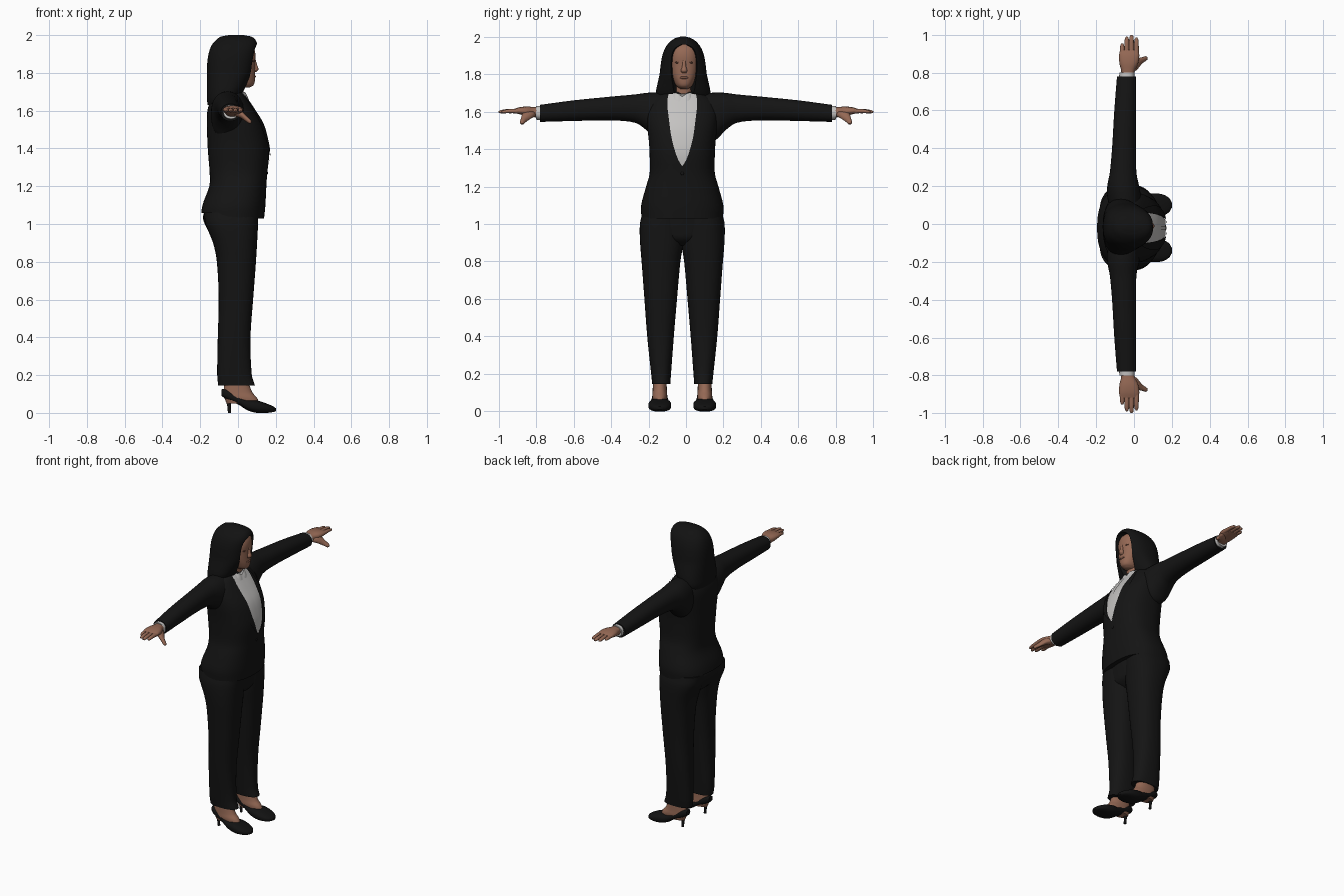
import bpy, bmesh, math
from mathutils import Vector

cube = bpy.data.objects.get("Cube")
if cube:
    bpy.data.objects.remove(cube, do_unlink=True)

MID = -0.02  # y of the body's centre line


def material(name, r, g, b, rough=0.8):
    m = bpy.data.materials.new(name)
    m.use_nodes = True
    m.diffuse_color = (r, g, b, 1)
    bsdf = next(n for n in m.node_tree.nodes if n.type == 'BSDF_PRINCIPLED')
    bsdf.inputs["Base Color"].default_value = (r, g, b, 1)
    bsdf.inputs["Roughness"].default_value = rough
    return m


SUIT = material("black suit", 0.007, 0.007, 0.007)
HAIR = material("black hair", 0.006, 0.006, 0.006)
SHOE = material("black leather", 0.006, 0.006, 0.006)
SHIRT = material("white shirt", 0.55, 0.54, 0.53)
SKIN = material("brown skin", 0.30, 0.14, 0.09)
SHADE = material("dark skin", 0.17, 0.075, 0.05)


def sample(rows, t):
    """Smooth interpolation of the table rows at t (first column)."""
    n = len(rows)
    i = next((k for k in range(n - 2) if t <= rows[k + 1][0]), n - 2)
    a, b = rows[i], rows[i + 1]
    h = b[0] - a[0]
    u = (t - a[0]) / h

    def slope(k, c):
        p, q = rows[max(k - 1, 0)], rows[min(k + 1, n - 1)]
        return (q[c] - p[c]) / (q[0] - p[0])

    out = []
    for c in range(1, len(a)):
        d = 3 * u * u - 2 * u ** 3
        out.append(a[c] * (1 - d) + b[c] * d
                   + h * slope(i, c) * (u ** 3 - 2 * u * u + u)
                   + h * slope(i + 1, c) * (u ** 3 - u * u))
    return out


def finish(name, bm, mat):
    bmesh.ops.recalc_face_normals(bm, faces=bm.faces)
    mesh = bpy.data.meshes.new(name)
    bm.to_mesh(mesh)
    bm.free()
    mesh.materials.append(mat)
    ob = bpy.data.objects.new(name, mesh)
    bpy.context.collection.objects.link(ob)
    smooth(ob)
    return ob


def smooth(ob):
    bpy.ops.object.select_all(action='DESELECT')
    ob.select_set(True)
    bpy.context.view_layer.objects.active = ob
    bpy.ops.object.shade_smooth_by_angle(angle=math.radians(50))


def loft(name, mat, axis, rows, power=2.2, side=1, shift=0.0, segs=32, steps=4, warp=None):
    """Rounded sections along an axis; a row is (position, low, high, low, high)."""
    bm = bmesh.new()
    rings = []
    stops = [a[0] + (b[0] - a[0]) * k / steps for a, b in zip(rows, rows[1:]) for k in range(steps)]
    for t in stops + [rows[-1][0]]:
        lo1, hi1, lo2, hi2 = sample(rows, t)
        ring = []
        for k in range(segs):
            ang = 2 * math.pi * k / segs
            c, s = (math.copysign(abs(f) ** (2 / power), f) for f in (math.cos(ang), math.sin(ang)))
            p = [(lo1 + hi1 + (hi1 - lo1) * c) / 2, (lo2 + hi2 + (hi2 - lo2) * s) / 2]
            p.insert("xyz".index(axis), t)
            v = Vector((p[0], p[1] * side + shift, p[2]))
            ring.append(bm.verts.new(warp(v) if warp else v))
        rings.append(ring)
    for a, b in zip(rings, rings[1:]):
        for k in range(segs):
            j = (k + 1) % segs
            bm.faces.new((a[k], a[j], b[j], b[k]))
    bm.faces.new(rings[0])
    bm.faces.new(rings[-1])
    return finish(name, bm, mat)


def even(rows):
    """Expand (position, low, high, half width) to full rows."""
    return [(t, lo, hi, -w, w) for t, lo, hi, w in rows]


def ellipsoid(name, mat, centre, size):
    bm = bmesh.new()
    bmesh.ops.create_uvsphere(bm, u_segments=20, v_segments=12, radius=1)
    for v in bm.verts:
        v.co = Vector(a * b for a, b in zip(v.co, size)) + Vector(centre)
    return finish(name, bm, mat)


# Jacket body, with the hem a little higher at the back
TORSO = even([(1.03, -.195, .138, .218), (1.1, -.188, .145, .219), (1.2, -.152, .15, .193),
              (1.27, -.15, .155, .174), (1.37, -.158, .165, .174), (1.44, -.162, .158, .178),
              (1.53, -.165, .133, .188), (1.61, -.16, .085, .19), (1.67, -.135, .045, .16),
              (1.705, -.1, .025, .09)])


def hem(v):
    if v.z < 1.08 and v.x < 0:
        v.z += 0.03 * min(1, -v.x / 0.15) * (1.08 - v.z) / 0.05
    return v


loft("jacket_body", SUIT, "z", TORSO, 2.4, shift=MID, segs=48, warp=hem)


def chest_patch(name, mat, z0, z1, inner, outer, lift):
    """Thin panel that follows the front of the jacket between two edges."""
    bm = bmesh.new()
    grid = []
    for i in range(25):
        z = z0 + (z1 - z0) * i / 24
        lo, hi, _, half = sample(TORSO, z)
        row = []
        for j in range(17):
            y = inner(z) + (outer(z) - inner(z)) * j / 16
            bulge = (1 - min(1, abs(y / half)) ** 2.4) ** (1 / 2.4)
            row.append(bm.verts.new(((lo + hi + (hi - lo) * bulge) / 2 + lift, y + MID, z)))
        grid.append(row)
    for a, b in zip(grid, grid[1:]):
        for j in range(16):
            bm.faces.new((a[j], a[j + 1], b[j + 1], b[j]))
    ob = finish(name, bm, mat)
    if sum(p.normal.x for p in ob.data.polygons) < 0:
        ob.data.flip_normals()


# Shirt front and lapels around the deep neckline
NECKLINE = [(1.31, .002), (1.35, .025), (1.45, .055), (1.55, .07), (1.65, .08), (1.7, .072)]


def edge(z):
    return sample(NECKLINE, z)[0]


chest_patch("shirt_front", SHIRT, 1.31, 1.695, lambda z: -edge(z), edge, .003)
chest_patch("shirt_placket", SHIRT, 1.33, 1.67, lambda z: -.008, lambda z: .008, .006)
for side, word in ((1, "left"), (-1, "right")):
    chest_patch(word + "_lapel", SUIT, 1.31, 1.68, lambda z: side * edge(z),
                lambda z: side * (edge(z) + .05 * math.sin(math.pi * (z - 1.31) / .4)), .007)
ellipsoid("jacket_button", SUIT, (.154, MID, 1.27), (.005, .009, .009))

# Neck and shirt collar
loft("neck", SKIN, "z", even([(1.62, -.08, .03, .055), (1.7, -.075, .03, .052),
                              (1.78, -.07, .035, .05)]), shift=-.015)
loft("shirt_collar", SHIRT, "z", even([(1.64, -.09, .066, .085), (1.675, -.088, .055, .075),
                                       (1.7, -.085, .042, .066)]), shift=MID,
     warp=lambda v: v - Vector((0, 0, .02 * max(0, 1 - abs(v.y - MID) / .03))) if v.x > 0 else v)

# Head
loft("face", SKIN, "z", even([(1.722, -.03, .06, .022), (1.735, -.04, .082, .04), (1.765, -.05, .09, .056),
                              (1.8, -.05, .09, .068), (1.85, -.05, .09, .075), (1.9, -.05, .092, .075),
                              (1.94, -.05, .08, .065), (1.97, -.03, .05, .04)]), shift=-.01)
loft("nose", SKIN, "z", even([(1.805, .075, .097, .011), (1.818, .075, .108, .017),
                              (1.84, .075, .102, .011), (1.875, .075, .092, .008)]), shift=-.01, segs=16)
ellipsoid("lips", SHADE, (.085, -.01, 1.781), (.01, .024, .008))
for side, word in ((1, "left"), (-1, "right")):
    ellipsoid(word + "_eye", SHADE, (.077, -.01 + side * .033, 1.862), (.01, .016, .006))

# Hair, hollowed out in front for the face and neck
hair = loft("hair", HAIR, "z", even([
    (1.63, -.16, -.04, .125), (1.66, -.165, 0, .143), (1.7, -.165, .03, .146), (1.75, -.165, .055, .137),
    (1.8, -.165, .077, .126), (1.85, -.163, .087, .12), (1.9, -.156, .096, .111), (1.945, -.14, .102, .093),
    (1.975, -.115, .092, .068), (1.992, -.09, .07, .042), (2.0, -.05, .03, .015)]),
    2.4, shift=-.015, segs=48)
cutter = loft("face_opening", HAIR, "z", even([
    (1.6, .0, .25, .075), (1.7, .0, .25, .077), (1.78, .015, .25, .08), (1.86, .02, .25, .079),
    (1.91, .025, .25, .07), (1.94, .03, .25, .05), (1.958, .04, .25, .015)]), shift=-.01)
cutter.hide_render = True
cut = hair.modifiers.new("opening", 'BOOLEAN')
cut.operation = 'DIFFERENCE'
cut.solver = 'EXACT'
cut.object = cutter
bpy.ops.object.select_all(action='DESELECT')
hair.select_set(True)
bpy.context.view_layer.objects.active = hair
bpy.ops.object.modifier_apply(modifier=cut.name)
bpy.data.objects.remove(cutter, do_unlink=True)
smooth(hair)

# Hips of the trousers
loft("trouser_hips", SUIT, "z", even([(.885, -.07, .05, .05), (.92, -.125, .09, .15), (.97, -.16, .1, .215),
                                      (1.03, -.185, .106, .212), (1.09, -.17, .11, .2)]), shift=MID)

for side, word in ((1, "left"), (-1, "right")):
    # Trouser leg, foot, shoe and stiletto heel
    loft(word + "_trouser_leg", SUIT, "z", [
        (.145, -.105, .09, .064, .16), (.2, -.11, .073, .06, .166), (.4, -.107, .066, .045, .187),
        (.6, -.102, .08, .028, .202), (.8, -.112, .095, .01, .217), (.9, -.132, .101, -.005, .225),
        (1.0, -.172, .106, -.005, .226), (1.06, -.18, .106, -.005, .212)], 2.4, side, MID)
    foot_y = MID + side * .12
    loft(word + "_foot", SKIN, "z", even([(.05, -.06, .115, .035), (.08, -.072, .1, .04),
                                          (.11, -.076, .075, .038), (.18, -.07, .05, .036)]), shift=foot_y)
    loft(word + "_shoe", SHOE, "x", [
        (-.088, -.02, .02, .09, .125), (-.06, -.036, .036, .072, .125), (0, -.042, .042, .045, .09),
        (.05, -.052, .052, .014, .07), (.1, -.061, .061, 0, .066), (.15, -.057, .057, 0, .05),
        (.185, -.038, .038, .004, .035), (.2, -.014, .014, .009, .025)], 2.6, shift=foot_y)
    loft(word + "_heel", SHOE, "z", even([(0, -.053, -.037, .008), (.05, -.06, -.037, .01),
                                          (.1, -.082, -.02, .03)]), shift=foot_y, segs=16)

    # Sleeve and shirt cuff
    loft(word + "_sleeve", SUIT, "y", [
        (.08, -.13, .04, 1.45, 1.695), (.16, -.143, .035, 1.45, 1.702), (.21, -.14, .025, 1.5, 1.7),
        (.27, -.128, .013, 1.54, 1.692), (.4, -.116, .01, 1.553, 1.68), (.6, -.104, .01, 1.55, 1.66),
        (.78, -.09, .01, 1.545, 1.636)], 2.2, side)
    loft(word + "_cuff", SHIRT, "y", [(.76, -.08, .004, 1.553, 1.632), (.8, -.077, .002, 1.557, 1.63)],
         2.2, side)

    # Palm, fingers and thumb
    loft(word + "_palm", SKIN, "y", [
        (.76, -.066, -.004, 1.567, 1.622), (.81, -.068, .004, 1.57, 1.624), (.85, -.077, .022, 1.577, 1.627),
        (.89, -.079, .028, 1.586, 1.623), (.92, -.074, .024, 1.594, 1.614)], 2.4, side)
    for finger, x, tip in (("index", .013, .985), ("middle", -.013, 1), ("ring", -.038, .99), ("little", -.062, .955)):
        loft(word + "_" + finger + "_finger", SKIN, "y", [
            (.88, x - .014, x + .014, 1.59, 1.616), (tip - .04, x - .013, x + .012, 1.592, 1.613),
            (tip - .01, x - .01, x + .01, 1.591, 1.607), (tip, x - .004, x + .004, 1.595, 1.602)],
            2.2, side, segs=12)
    loft(word + "_thumb", SKIN, "x", [
        (-.02, .79, .86, 1.57, 1.61), (.015, .815, .875, 1.56, 1.602), (.045, .85, .882, 1.54, 1.572),
        (.063, .862, .887, 1.531, 1.555), (.072, .87, .88, 1.536, 1.546)], 2.2, side, segs=16)
